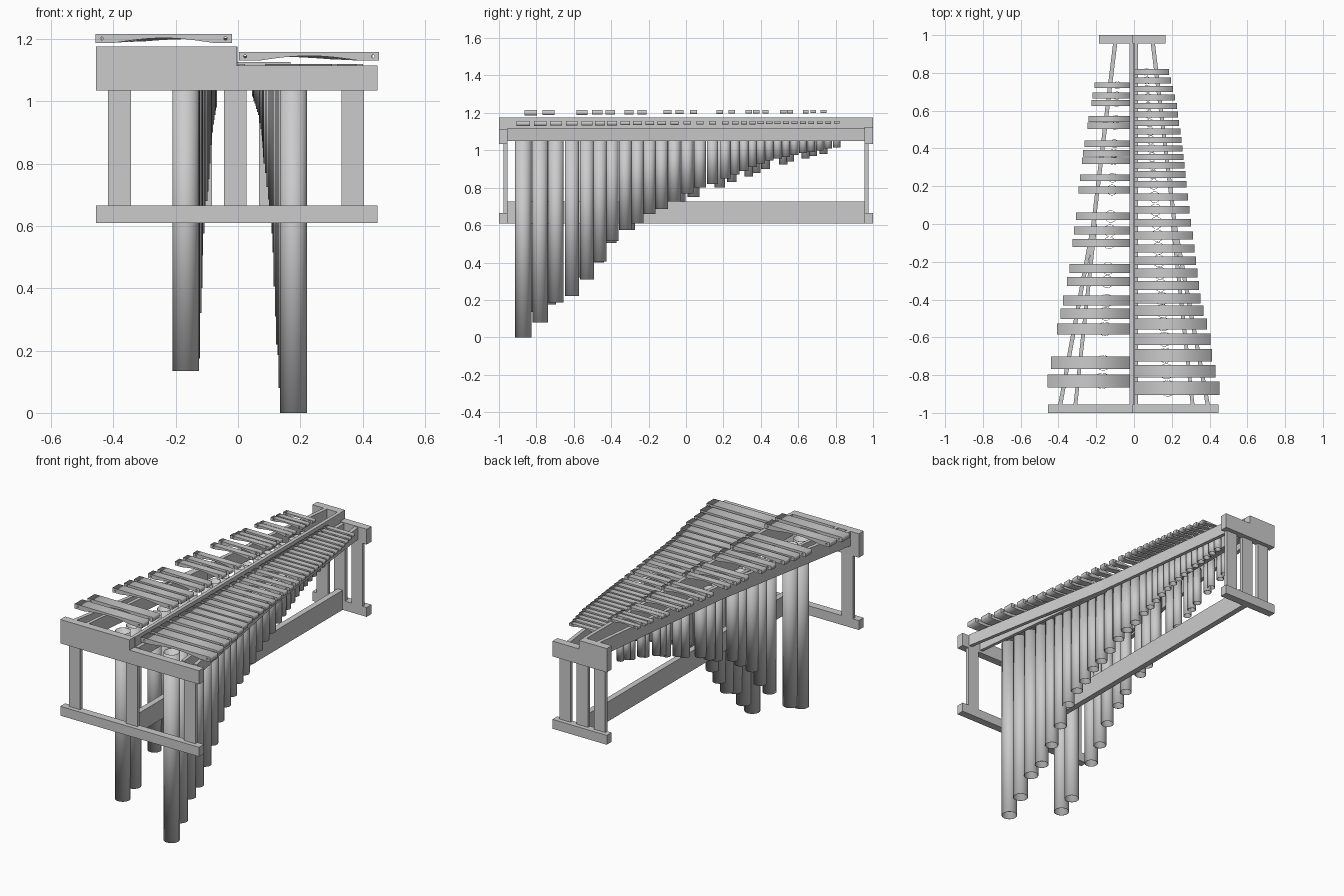
import bpy, bmesh, math
from mathutils import Matrix

if "Cube" in bpy.data.objects:
    bpy.data.objects.remove(bpy.data.objects["Cube"])


def prism(name, pts, lo, hi, plane="xy"):
    """Extrude a polygon drawn in the xy plane (along z) or xz plane (along y)."""
    bm = bmesh.new()
    place = (lambda a, b, c: (a, b, c)) if plane == "xy" else (lambda a, b, c: (a, c, b))
    bottom = [bm.verts.new(place(a, b, lo)) for a, b in pts]
    top = [bm.verts.new(place(a, b, hi)) for a, b in pts]
    bm.faces.new(bottom)
    bm.faces.new(top)
    n = len(pts)
    for i in range(n):
        j = (i + 1) % n
        bm.faces.new((bottom[i], bottom[j], top[j], top[i]))
    bmesh.ops.recalc_face_normals(bm, faces=bm.faces)
    me = bpy.data.meshes.new(name)
    bm.to_mesh(me)
    bm.free()
    ob = bpy.data.objects.new(name, me)
    bpy.context.collection.objects.link(ob)
    return ob


def box(name, x0, x1, y0, y1, z0, z1):
    return prism(name, [(x0, y0), (x1, y0), (x1, y1), (x0, y1)], z0, z1)


def rail(name, path, width, z0, z1):
    """Board on edge that follows a path in plan."""
    h = width / 2
    pts = [(x - h, y) for x, y in path] + [(x + h, y) for x, y in reversed(path)]
    return prism(name, pts, z0, z1)


def lerp_table(table, y):
    for (y0, v0), (y1, v1) in zip(table, table[1:]):
        if y <= y1:
            return v0 + (v1 - v0) * (y - y0) / (y1 - y0)
    return table[-1][1]


def tone_bar(name, x0, x1, y, width, z_top, thick):
    """Arched bar with cord holes, cut from a filled 2D curve."""
    L, n = x1 - x0, 12
    outline = [(x0, z_top), (x0, z_top - thick)]
    for i in range(n + 1):
        t = i / n
        outline.append((x0 + L * (0.14 + 0.72 * t),
                        z_top - thick + 0.55 * thick * math.sin(math.pi * t)))
    outline += [(x1, z_top - thick), (x1, z_top)]
    loops = [outline]
    for cx in (x0 + 0.02, x1 - 0.02):
        loops.append([(cx + 0.005 * math.cos(a * math.pi / 5),
                       z_top - thick / 2 + 0.005 * math.sin(a * math.pi / 5)) for a in range(10)])
    cu = bpy.data.curves.new(name, "CURVE")
    cu.dimensions = "2D"
    cu.fill_mode = "BOTH"
    cu.extrude = width / 2
    for pts in loops:
        sp = cu.splines.new("POLY")
        sp.points.add(len(pts) - 1)
        for p, (a, b) in zip(sp.points, pts):
            p.co = (a, b, 0, 1)
        sp.use_cyclic_u = True
    tmp = bpy.data.objects.new(name + "_curve", cu)
    bpy.context.collection.objects.link(tmp)
    bpy.context.view_layer.update()
    me = bpy.data.meshes.new_from_object(
        tmp.evaluated_get(bpy.context.evaluated_depsgraph_get()))
    bpy.data.objects.remove(tmp)
    me.transform(Matrix.Translation((0, y, 0)) @ Matrix.Rotation(math.pi / 2, 4, "X"))
    ob = bpy.data.objects.new(name, me)
    bpy.context.collection.objects.link(ob)


def tube(name, x, y, r, z0, z1):
    """Open resonator pipe with a thin wall."""
    bm = bmesh.new()
    bmesh.ops.create_cone(bm, cap_ends=False, segments=32, radius1=r, radius2=r, depth=z1 - z0)
    bmesh.ops.translate(bm, verts=bm.verts, vec=(x, y, (z0 + z1) / 2))
    for f in bm.faces:
        f.smooth = True
    me = bpy.data.meshes.new(name)
    bm.to_mesh(me)
    bm.free()
    ob = bpy.data.objects.new(name, me)
    bpy.context.collection.objects.link(ob)
    wall = ob.modifiers.new("wall", "SOLIDIFY")
    wall.thickness = 0.002
    wall.offset = -1


# end frames: stepped top board, foot board, three posts
def end_frame(name, side, xl, xr, z_low, post_x):
    def span(a, b):
        return (a, b) if side > 0 else (-b, -a)
    y0, y1 = span(0.955, 1.0)
    step = [(xl, 1.035), (xr, 1.035), (xr, z_low), (-0.005, z_low), (-0.005, 1.175), (xl, 1.175)]
    prism(name + "_top_board", step, y0, y1, "xz")
    box(name + "_foot_board", xl, xr, y0, y1, 0.61, 0.665)
    p0, p1 = span(0.955, 0.975)
    for i, x in enumerate(post_x):
        box(f"{name}_post_{i + 1}", x, x + 0.073, p0, p1, 0.665, 1.035)


end_frame("front_end", -1, -0.455, 0.447, 1.115, (-0.417, -0.045, 0.332))
end_frame("back_end", 1, -0.185, 0.168, 1.125, (-0.157, -0.045, 0.068))

# stretcher and rails
box("lower_stretcher", -0.022, 0.012, -0.955, 0.955, 0.61, 0.725)
box("center_rail", -0.023, -0.002, -0.955, 0.955, 1.05, 1.175)
box("center_low_rail", 0.002, 0.022, -0.955, 0.955, 1.05, 1.12)
for side, label, z0, z1 in ((-1, "left", 1.09, 1.175), (1, "right", 1.05, 1.12)):
    rail(label + "_outer_rail",
         [(side * 0.39, -0.955), (side * 0.215, 0.0), (side * 0.1, 0.955)], 0.022, z0, z1)
    rail(label + "_inner_rail", [(side * 0.31, -0.955), (side * 0.205, 0.0)], 0.02, z0, z1)

# bars and pipes: position along y, outer end, pipe bottom
right_y = [-.87, -.78, -.695, -.61, -.53, -.46, -.395, -.325, -.26, -.195, -.13, -.062, .007, .075,
           .142, .21, .262, .31, .355, .4, .445, .49, .535, .58, .625, .67, .715, .76, .805]
right_bottom = [0, .08, .185, .22, .31, .405, .515, .575, .61, .66, .685, .725, .77, .80, .82,
                .85, .87, .89, .91, .93, .945, .955, .965, .975, .985, .992, 1.0, 1.01, 1.015]
left_y = [-.83, -.735, -.555, -.475, -.405, -.305, -.235, -.1, -.035, .04, .18, .245, .335, .375,
          .425, .52, .555, .64, .68, .735]
left_bottom = [.135, .175, .32, .4, .505, .575, .63, .68, .71, .75, .8, .83, .86, .88, .9,
               .925, .94, .955, .97, .98]
right_end = [(-.87, .453), (-.695, .412), (-.61, .405), (-.395, .352), (-.26, .335), (.007, .303),
             (.21, .278), (.355, .262), (.625, .228), (.805, .185)]
left_end = [(-.83, .457), (-.735, .44), (-.555, .408), (-.405, .375), (-.235, .342), (.04, .308),
            (.245, .287), (.425, .262), (.735, .21)]
width = [(-.87, .07), (-.53, .058), (-.3, .048), (.1, .038), (.3, .034), (.805, .03)]
thick = [(-.87, .028), (0, .021), (.805, .016)]
radius = [(-.87, .043), (-.6, .038), (-.3, .033), (.1, .032), (.27, .024), (.805, .02)]

for i, (y, zb) in enumerate(zip(right_y, right_bottom)):
    tone_bar(f"right_bar_{i + 1}", 0.003, lerp_table(right_end, y), y,
             lerp_table(width, y), 1.158, lerp_table(thick, y))
    x = 0.178 - 0.113 * (y + 0.87) / 1.675
    tube(f"right_pipe_{i + 1}", x, y, lerp_table(radius, y), zb, 1.105)

for i, (y, zb) in enumerate(zip(left_y, left_bottom)):
    tone_bar(f"left_bar_{i + 1}", -lerp_table(left_end, y), -0.02, y,
             lerp_table(width, y), 1.215, lerp_table(thick, y))
    x = -0.168 + 0.08 * (y + 0.83) / 1.565
    tube(f"left_pipe_{i + 1}", x, y, lerp_table(radius, y), zb, 1.12)
